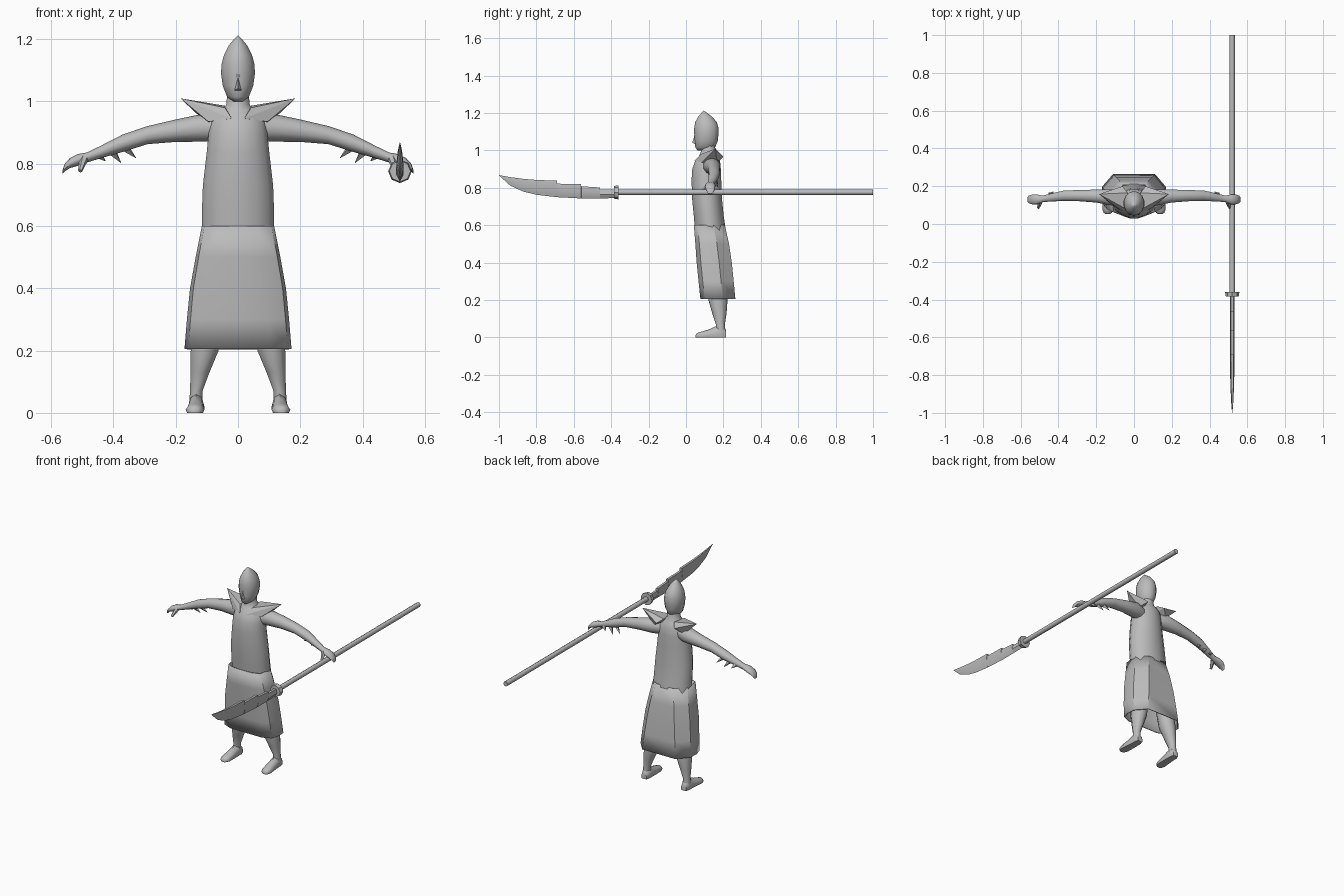
import bpy, bmesh, math
from mathutils import Vector

grey = bpy.data.materials.new("plain grey")
grey.diffuse_color = (0.5, 0.5, 0.5, 1)


def finish(name, bm, angle=35, mirror=False):
    bmesh.ops.recalc_face_normals(bm, faces=bm.faces)
    me = bpy.data.meshes.new(name)
    bm.to_mesh(me)
    bm.free()
    me.materials.append(grey)
    me.shade_smooth()
    me.set_sharp_from_angle(angle=math.radians(angle))
    ob = bpy.data.objects.new(name, me)
    bpy.context.collection.objects.link(ob)
    if mirror:
        ob.modifiers.new("mirror", 'MIRROR').use_mirror_merge = False
    return ob


def loft(name, rings, caps=True, angle=35, mirror=False):
    """Skin a list of equally long point rings."""
    bm = bmesh.new()
    vs = [[bm.verts.new(p) for p in r] for r in rings]
    n = len(vs[0])
    for a, b in zip(vs, vs[1:]):
        for i in range(n):
            j = (i + 1) % n
            bm.faces.new((a[i], a[j], b[j], b[i]))
    if caps:
        bm.faces.new(vs[0])
        bm.faces.new(vs[-1])
    return finish(name, bm, angle, mirror)


def circle(n):
    return [(math.cos(2 * math.pi * (i + .5) / n), math.sin(2 * math.pi * (i + .5) / n)) for i in range(n)]


def z_ring(z, cx, hx, y0, y1, n=14):
    """Horizontal ellipse with half width hx, reaching from y0 to y1."""
    return [(cx + hx * c, (y0 + y1) / 2 + (y1 - y0) / 2 * s, z) for c, s in circle(n)]


def hull(name, pts, mirror=True):
    bm = bmesh.new()
    for p in pts:
        bm.verts.new(p)
    bmesh.ops.convex_hull(bm, input=bm.verts)
    return finish(name, bm, 20, mirror)


def rod(name, a, b, r1, r2, n=8, angle=50, mirror=False):
    """Tapered rod from a to b."""
    a, b = Vector(a), Vector(b)
    bm = bmesh.new()
    bmesh.ops.create_cone(bm, cap_ends=True, segments=n, radius1=r1, radius2=r2, depth=(b - a).length)
    q = (b - a).to_track_quat('Z', 'Y')
    for v in bm.verts:
        v.co = q @ v.co + (a + b) / 2
    return finish(name, bm, angle, mirror)


# Torso and neck
loft("torso", [z_ring(z, 0, hx, y0, y1, 16) for z, hx, y0, y1 in [
    (.57, .119, .047, .215), (.65, .118, .04, .203), (.73, .115, .032, .195),
    (.84, .102, .028, .19), (.90, .096, .032, .188), (.945, .088, .048, .183),
    (.972, .055, .07, .172), (.99, .038, .078, .16), (1.03, .035, .08, .155)]], angle=60)

# Head with pointed helmet
loft("head", [z_ring(z, 0, hx, y0, y1) for z, hx, y0, y1 in [
    (1.0, .018, .062, .14), (1.015, .036, .05, .155), (1.05, .05, .046, .17),
    (1.09, .056, .044, .174), (1.12, .054, .044, .174), (1.15, .046, .049, .165),
    (1.18, .03, .065, .14), (1.20, .013, .083, .113), (1.212, .001, .094, .096)]], angle=60)
hull("nose", [(0, .034, 1.042), (.012, .052, 1.035), (-.012, .052, 1.035), (0, .048, 1.09), (0, .056, 1.03)], False)
hull("brow", [(.004, .043, 1.078), (.05, .085, 1.1), (.048, .085, 1.088), (.004, .047, 1.095), (.02, .06, 1.085)])

# Flared spiked collar
hull("collar", [(.185, .158, 1.01), (.042, .08, .98), (.02, .045, .945), (.095, .085, .935),
                (.10, .165, .93), (.06, .2, .965), (.035, .165, .985)])


# Skirt: flat front and back panels with rounded sides
def skirt_ring(z, wf, hx, y0, y1):
    d = y1 - y0
    half = [(wf, y0), (hx * .93, y0 + d * .12), (hx, y0 + d * .36), (hx * .985, y0 + d * .64), (wf * 1.05, y1)]
    return [(x, y, z) for x, y in half] + [(-x, y, z) for x, y in reversed(half)]


skirt = loft("skirt", [skirt_ring(*r) for r in [
    (.60, .058, .116, .042, .208), (.50, .075, .136, .05, .23),
    (.40, .088, .154, .057, .245), (.30, .098, .164, .067, .255),
    (.205, .106, .172, .077, .264)]], caps=False, angle=28)
solid = skirt.modifiers.new("cloth thickness", 'SOLIDIFY')
solid.thickness = .006

# Legs and feet
loft("leg", [z_ring(z, cx, hx, y0, y1, 10) for z, cx, hx, y0, y1 in [
    (.50, .07, .045, .10, .19), (.30, .095, .05, .11, .215), (.20, .107, .047, .12, .222),
    (.13, .122, .032, .14, .217), (.07, .134, .021, .16, .208), (.02, .136, .023, .158, .212)]],
    angle=60, mirror=True)


def foot_ring(y, cx, hx, top):
    return [(cx + hx * a, y, top * b) for a, b in
            [(-.85, 0), (.85, 0), (1, .35), (.7, .8), (0, 1), (-.7, .8), (-1, .35)]]


loft("foot", [foot_ring(*r) for r in [
    (.215, .134, .018, .04), (.195, .134, .025, .065), (.16, .134, .026, .06),
    (.12, .136, .028, .042), (.08, .138, .03, .03), (.06, .139, .022, .024), (.052, .139, .01, .014)]],
    angle=50, mirror=True)

# Arms with open hands
loft("arm", [[(x, cy + ry * c, cz + rz * s) for c, s in circle(10)] for x, cy, cz, ry, rz in [
    (.05, .125, .915, .04, .042), (.11, .14, .916, .046, .045), (.20, .148, .906, .036, .036),
    (.29, .15, .892, .031, .029), (.37, .15, .866, .029, .028), (.44, .14, .838, .022, .02),
    (.485, .133, .82, .018, .016), (.515, .13, .812, .028, .019), (.54, .13, .802, .027, .016),
    (.557, .13, .787, .021, .012), (.563, .13, .774, .014, .006)]], angle=60, mirror=True)
rod("thumb", (.495, .12, .815), (.507, .085, .777), .014, .007, 6, mirror=True)

# Forearm spikes
for i, (bx, bz, tx, tz) in enumerate([(.36, .85, .327, .818), (.40, .835, .375, .802), (.445, .828, .425, .808)]):
    rod(f"arm_spike_{i + 1}", (bx, .155, bz), (tx, .172, tz), .013, .0005, 4, 20, True)

# Polearm shaft and guard
X, Z = .52, .776
rod("shaft", (X, 1, Z), (X, -.38, Z), .0145, .0145, 8)
rod("guard", (X, -.36, Z), (X, -.384, Z), .038, .034, 8, 30)

# Blade: stepped back, thin cutting edge below
stations = [  # y, bottom, top, half thickness
    (-.38, .745, .79, .012), (-.46, .743, .79, .012), (-.461, .743, .802, .012),
    (-.56, .743, .808, .012), (-.561, .743, .82, .012), (-.69, .75, .822, .012),
    (-.691, .75, .838, .012), (-.80, .763, .842, .011), (-.87, .78, .848, .009),
    (-.94, .812, .857, .006), (-1.0, .866, .868, .001)]
loft("blade", [[(X, y, b), (X + t, y, b * .55 + h * .45), (X + t * .6, y, h),
                (X - t * .6, y, h), (X - t, y, b * .55 + h * .45)] for y, b, h, t in stations], angle=40)
